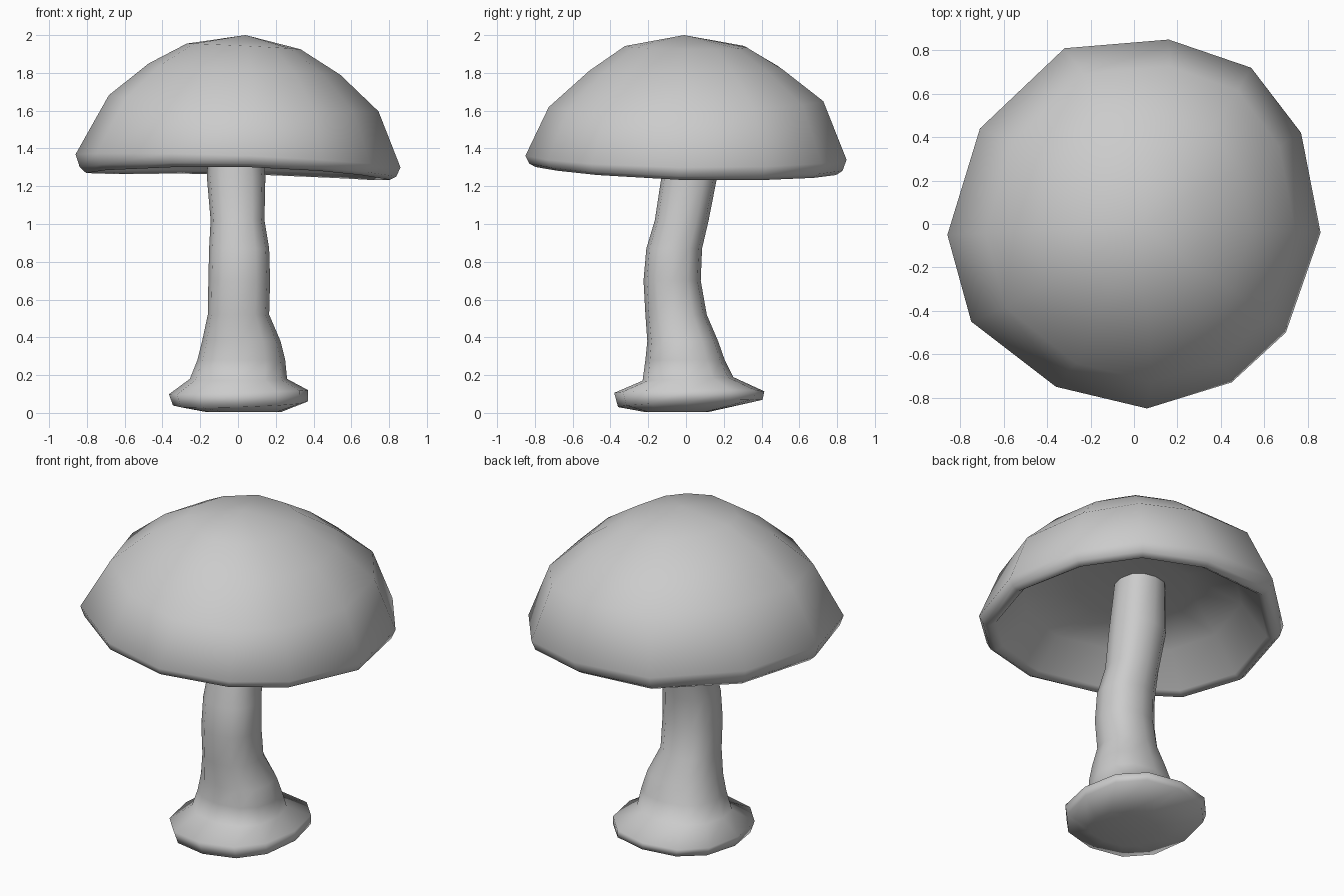
import bpy, bmesh, math

cube = bpy.data.objects.get("Cube")
if cube:
    bpy.data.objects.remove(cube)

grey = bpy.data.materials.new("plain grey")
grey.use_nodes = True
grey.diffuse_color = (0.6, 0.6, 0.6, 1)
grey.node_tree.nodes["Principled BSDF"].inputs["Base Color"].default_value = (0.6, 0.6, 0.6, 1)


def loft(name, outline, rings, sharp, start=None, end=None):
    """Skin rings of (x, y, z, scale x, scale y, tilt x, tilt y, saddle); close with a tip or a flat face."""
    bm = bmesh.new()
    loops = []
    for cx, cy, z, sx, sy, tx, ty, saddle in rings:
        loop = []
        for px, py in outline:
            x, y = sx * px, sy * py
            loop.append(bm.verts.new((cx + x, cy + y, z + tx * x + ty * y + saddle * (y * y - x * x))))
        loops.append(loop)
    n = len(outline)
    for a, b in zip(loops, loops[1:]):
        for i in range(n):
            j = (i + 1) % n
            bm.faces.new((a[i], a[j], b[j], b[i]))
    for loop, tip in ((loops[0], start), (loops[-1], end)):
        if tip:
            v = bm.verts.new(tip)
            for i in range(n):
                bm.faces.new((loop[i], loop[(i + 1) % n], v))
        else:
            bm.faces.new(loop)
    bmesh.ops.recalc_face_normals(bm, faces=bm.faces)
    mesh = bpy.data.meshes.new(name)
    bm.to_mesh(mesh)
    bm.free()
    mesh.materials.append(grey)
    obj = bpy.data.objects.new(name, mesh)
    bpy.context.collection.objects.link(obj)
    bpy.ops.object.select_all(action='DESELECT')
    obj.select_set(True)
    bpy.context.view_layer.objects.active = obj
    bpy.ops.object.shade_smooth_by_angle(angle=math.radians(sharp))


def span(x0, x1, y0, y1, z, tx=0, ty=0):
    """Ring that fills the given x and y extents."""
    return ((x0 + x1) / 2, (y0 + y1) / 2, z, (x1 - x0) / 2, (y1 - y0) / 2, tx, ty, 0)


def rounded_square(n, power):
    """Unit outline slightly fuller on the diagonals than a circle."""
    def soft(v):
        return math.copysign(abs(v) ** power, v)
    return [(soft(math.cos(math.tau * i / n)), soft(math.sin(math.tau * i / n))) for i in range(n)]


# Cap: irregular twelve-sided dome with a rolled lip and a hollow underside
cap_outline = [(0.86, -0.04), (0.77, 0.42), (0.54, 0.72), (0.16, 0.85), (-0.32, 0.81), (-0.71, 0.44),
               (-0.86, -0.05), (-0.75, -0.45), (-0.36, -0.75), (0.06, -0.85), (0.45, -0.73), (0.70, -0.50)]
cap_rings = [
    (0, 0, 1.535, 0.38, 0.38, 0, 0, 0),
    (0, 0, 1.485, 0.72, 0.72, 0, 0, 0),
    (0, 0, 1.29, 0.89, 0.89, -0.02, -0.025, 0.025),
    (0, 0, 1.267, 0.935, 0.935, -0.022, -0.025, 0.025),
    (0, 0, 1.29, 0.975, 0.975, -0.03, -0.02, 0.02),
    (0, 0, 1.345, 1.00, 1.00, -0.04, -0.01, 0.015),
    (0.03, 0, 1.64, 0.83, 0.855, -0.06, 0.025, 0),
    (0.035, 0, 1.82, 0.59, 0.60, -0.06, 0.01, 0),
    (0.03, 0, 1.94, 0.35, 0.38, -0.05, -0.01, 0),
]
loft("cap", cap_outline, cap_rings, 75, start=(0, 0, 1.545), end=(0.04, -0.01, 2.0))

# Stem: flared foot, then a column that bends forward and back again
stem_rings = [
    span(-0.17, 0.23, -0.22, 0.12, 0.005),
    span(-0.345, 0.37, -0.36, 0.405, 0.05, 0.03, 0.05),
    span(-0.365, 0.37, -0.38, 0.415, 0.11, 0.03, 0.01),
    span(-0.255, 0.26, -0.23, 0.25, 0.18, 0, 0.04),
    span(-0.215, 0.25, -0.215, 0.205, 0.28),
    span(-0.19, 0.225, -0.205, 0.17, 0.38),
    span(-0.16, 0.165, -0.215, 0.11, 0.52),
    span(-0.157, 0.17, -0.225, 0.078, 0.70),
    span(-0.153, 0.165, -0.21, 0.085, 0.87),
    span(-0.145, 0.14, -0.165, 0.12, 1.02),
    span(-0.165, 0.145, -0.13, 0.165, 1.25),
    span(-0.15, 0.12, -0.10, 0.17, 1.56),
]
loft("stem", rounded_square(12, 0.86), stem_rings, 80)
